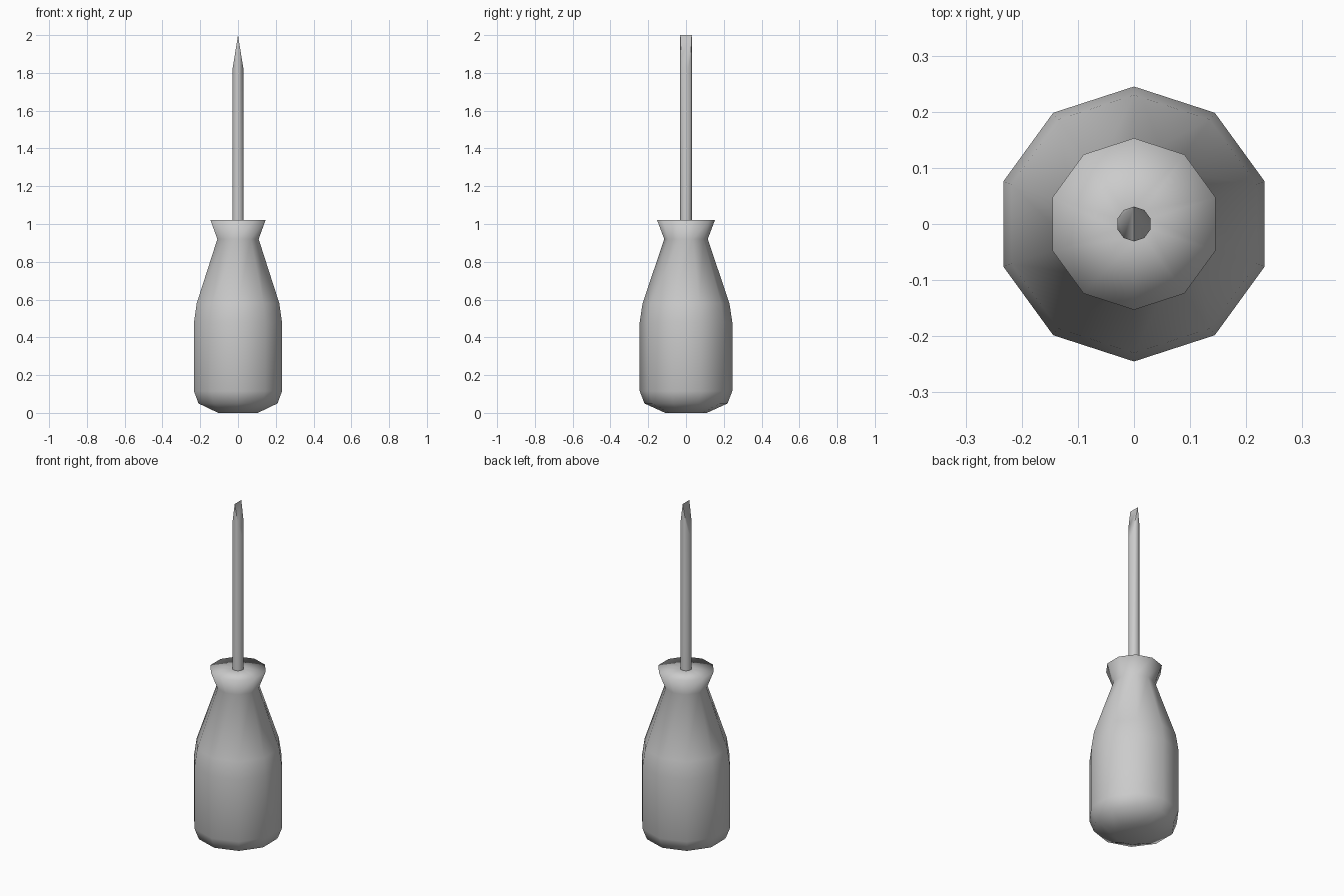
import bpy, bmesh, math
from mathutils import Vector

if "Cube" in bpy.data.objects:
    bpy.data.objects.remove(bpy.data.objects["Cube"])

SIDES = 10


def lathe(name, profile):
    """Ten-sided turned solid from (radius, z) pairs, with a corner on the y axis."""
    bm = bmesh.new()
    rings = []
    for r, z in profile:
        ring = []
        for i in range(SIDES):
            a = math.pi / 2 + 2 * math.pi * i / SIDES
            ring.append(bm.verts.new((r * math.cos(a), r * math.sin(a), z)))
        rings.append(ring)
    for low, high in zip(rings, rings[1:]):
        for i in range(SIDES):
            j = (i + 1) % SIDES
            bm.faces.new((low[i], low[j], high[j], high[i]))
    bm.faces.new(rings[0][::-1])
    bm.faces.new(rings[-1])
    return name, bm


def finish(name, bm):
    bmesh.ops.recalc_face_normals(bm, faces=bm.faces[:])
    for f in bm.faces:
        f.smooth = True
    mesh = bpy.data.meshes.new(name)
    bm.to_mesh(mesh)
    bm.free()
    ob = bpy.data.objects.new(name, mesh)
    bpy.context.collection.objects.link(ob)
    return ob


# Handle: rounded butt, bulging grip, narrow neck and flared collar
finish(*lathe("handle", [
    (0.11, 0.0), (0.22, 0.05), (0.245, 0.115), (0.245, 0.48),
    (0.23, 0.58), (0.115, 0.92), (0.153, 1.02), (0.031, 1.021)]))

# Shaft: thin rod whose end is ground to a wedge by two slanted cuts
name, bm = lathe("shaft", [(0.031, 1.0), (0.031, 2.0)])
for side in (-1, 1):
    normal = Vector((side * 0.18, 0, 0.029)).normalized()
    cut = bmesh.ops.bisect_plane(
        bm, geom=bm.verts[:] + bm.edges[:] + bm.faces[:], dist=1e-6,
        plane_co=(0, 0, 2), plane_no=normal, clear_outer=True)
    edges = [e for e in bm.edges if e.is_boundary]
    bmesh.ops.holes_fill(bm, edges=edges, sides=0)
shaft = finish(name, bm)
bpy.context.view_layer.objects.active = shaft
shaft.select_set(True)
bpy.ops.object.shade_smooth_by_angle(angle=math.radians(40))
